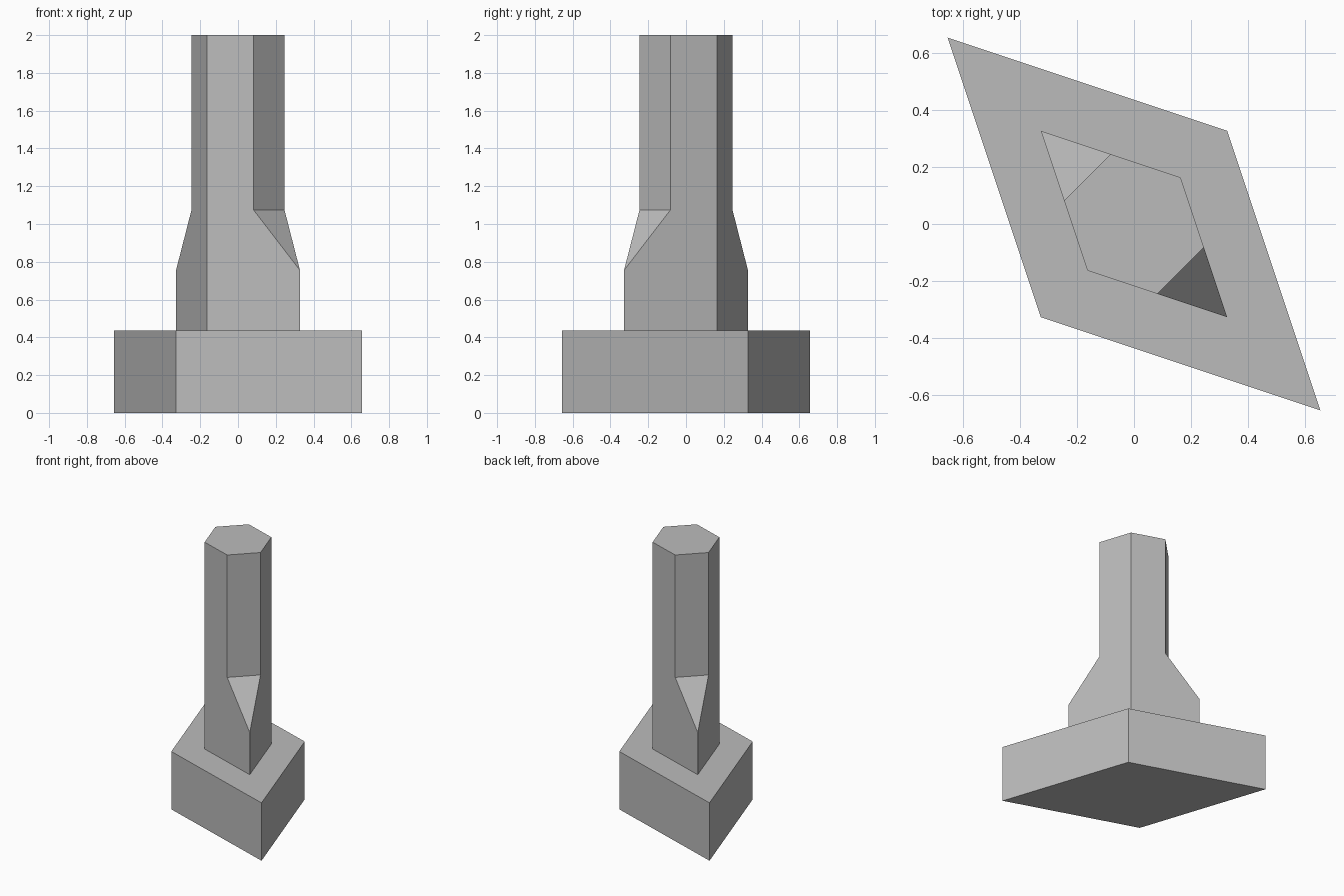
import bpy
import bmesh
from mathutils import Vector, Matrix

cube = bpy.data.objects.get("Cube")
if cube:
    bpy.data.objects.remove(cube, do_unlink=True)

grey = bpy.data.materials.new("plain_grey")
grey.use_nodes = True
colour = (0.5, 0.5, 0.5, 1)
grey.diffuse_color = colour
grey.node_tree.nodes["Principled BSDF"].inputs["Base Color"].default_value = colour


def finish(bm, name):
    bmesh.ops.remove_doubles(bm, verts=bm.verts, dist=0.0005)
    bmesh.ops.recalc_face_normals(bm, faces=bm.faces)
    mesh = bpy.data.meshes.new(name)
    bm.to_mesh(mesh)
    bm.free()
    mesh.materials.append(grey)
    bpy.context.collection.objects.link(bpy.data.objects.new(name, mesh))


def face(bm, points):
    return bm.faces.new([bm.verts.new(p) for p in points])


def at(point, z):
    return Vector((point.x, point.y, z))


BASE_TOP, TIP_Z, SHAFT_Z, TOP = 0.437, 0.755, 1.075, 2.0
sharp = Vector((0.656, -0.656, 0))   # acute corner of the rhombus
blunt = Vector((0.328, 0.328, 0))    # obtuse corner of the rhombus

# Base: rhombus slab
bm = bmesh.new()
slab = face(bm, [sharp, blunt, -sharp, -blunt])
side = bmesh.ops.extrude_face_region(bm, geom=[slab], use_keep_orig=True)
bmesh.ops.translate(bm, vec=(0, 0, BASE_TOP),
                    verts=[v for v in side["geom"] if isinstance(v, bmesh.types.BMVert)])
finish(bm, "rhombus_base")

# Column: half-size rhombus whose acute corners are cut away into a hexagonal shaft
tip, near, far = sharp / 2, -blunt / 2, blunt / 2
cut_a, cut_b = (tip + near) / 2, (tip + far) / 2
bm = bmesh.new()
half = [
    [at(near, BASE_TOP), at(tip, BASE_TOP), at(tip, TIP_Z),
     at(cut_a, SHAFT_Z), at(cut_a, TOP), at(near, TOP)],
    [at(tip, BASE_TOP), at(far, BASE_TOP), at(far, TOP),
     at(cut_b, TOP), at(cut_b, SHAFT_Z), at(tip, TIP_Z)],
    [at(tip, TIP_Z), at(cut_b, SHAFT_Z), at(cut_a, SHAFT_Z)],
    [at(cut_a, SHAFT_Z), at(cut_b, SHAFT_Z), at(cut_b, TOP), at(cut_a, TOP)],
]
half_turn = Matrix.Diagonal((-1, -1, 1))
for points in half:
    face(bm, points)
    face(bm, [half_turn @ p for p in points])
face(bm, [at(p, TOP) for p in (near, cut_a, cut_b, far, -cut_a, -cut_b)])
face(bm, [at(p, BASE_TOP) for p in (near, -tip, far, tip)])
finish(bm, "column")
